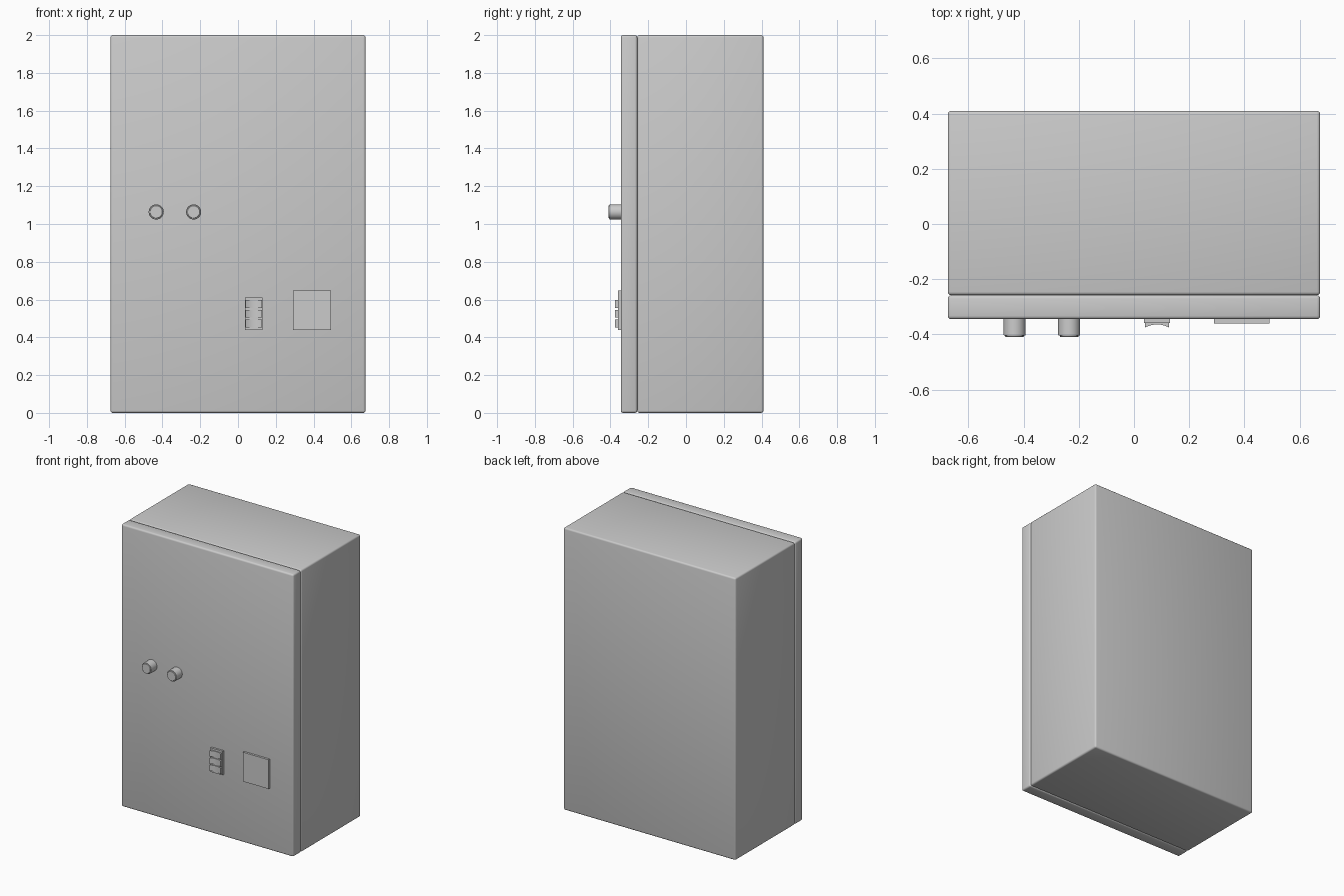
import bpy, bmesh, math

if "Cube" in bpy.data.objects:
    bpy.data.objects.remove(bpy.data.objects["Cube"])

DOOR_Y = -0.345


def mesh_object(name, bm):
    bmesh.ops.recalc_face_normals(bm, faces=bm.faces)
    mesh = bpy.data.meshes.new(name)
    bm.to_mesh(mesh)
    bm.free()
    obj = bpy.data.objects.new(name, mesh)
    bpy.context.collection.objects.link(obj)
    bpy.ops.object.select_all(action='DESELECT')
    obj.select_set(True)
    bpy.context.view_layer.objects.active = obj
    return obj


def box(name, x, y, z, bevel=0.0, segments=3):
    bm = bmesh.new()
    bmesh.ops.create_cube(bm, size=1)
    for v in bm.verts:
        v.co = [(lo + hi) / 2 + c * (hi - lo) for c, (lo, hi) in zip(v.co, (x, y, z))]
    if bevel:
        bmesh.ops.bevel(bm, geom=bm.edges[:], offset=bevel, segments=segments,
                        profile=0.5, affect='EDGES')
    obj = mesh_object(name, bm)
    if bevel:
        bpy.ops.object.shade_smooth_by_angle(angle=math.radians(40))
    return obj


def knob(name, x, z, profile, sides=32):
    # Lathe a (radius, y) profile around the y axis, closing both ends
    bm = bmesh.new()
    rings = [[bm.verts.new((x + r * math.cos(2 * math.pi * i / sides), y,
                            z + r * math.sin(2 * math.pi * i / sides)))
              for i in range(sides)] for r, y in profile]
    for a, b in zip(rings, rings[1:]):
        for i in range(sides):
            j = (i + 1) % sides
            bm.faces.new((a[i], a[j], b[j], b[i]))
    bm.faces.new(rings[0])
    bm.faces.new(rings[-1])
    mesh_object(name, bm)
    bpy.ops.object.shade_smooth_by_angle(angle=math.radians(30))


def extrude_z(name, profile, z0, z1):
    bm = bmesh.new()
    face = bm.faces.new([bm.verts.new((x, y, z0)) for x, y in profile])
    ext = bmesh.ops.extrude_face_region(bm, geom=[face])['geom']
    bmesh.ops.translate(bm, vec=(0, 0, z1 - z0),
                        verts=[g for g in ext if isinstance(g, bmesh.types.BMVert)])
    mesh_object(name, bm)
    bpy.ops.object.shade_smooth_by_angle(angle=math.radians(30))


# Cabinet body and its full-size door, meeting at a rounded seam
box("cabinet_body", (-0.675, 0.675), (-0.258, 0.41), (0, 2), 0.012)
box("cabinet_door", (-0.675, 0.675), (DOOR_Y, -0.258), (0, 2), 0.012)

# Two round push buttons with a rim and an inset cap
button_profile = [(0.04, DOOR_Y + 0.002), (0.04, -0.402), (0.038, -0.405),
                  (0.034, -0.405), (0.034, -0.408), (0.032, -0.41)]
for label, x in (("left", -0.433), ("right", -0.235)):
    knob(f"push_button_{label}", x, 1.064, button_profile)

# Switch block: backing plate with three rockers, dished across their width
box("switch_plate", (0.037, 0.13), (-0.359, DOOR_Y + 0.002), (0.44, 0.61))
cx, half = 0.0835, 0.043
dish = [(cx - half + 2 * half * i / 8, -0.375 + 0.011 * (1 - (i / 4 - 1) ** 2))
        for i in range(9)]
rocker = [(cx + half, -0.358), (cx - half, -0.358)] + dish
for i in range(3):
    z = 0.525 + (i - 1) * 0.051
    extrude_z(f"switch_rocker_{i + 1}", rocker, z - 0.021, z + 0.021)

# Plain square cover plate
box("cover_plate", (0.29, 0.492), (-0.36, DOOR_Y + 0.002), (0.44, 0.647))
